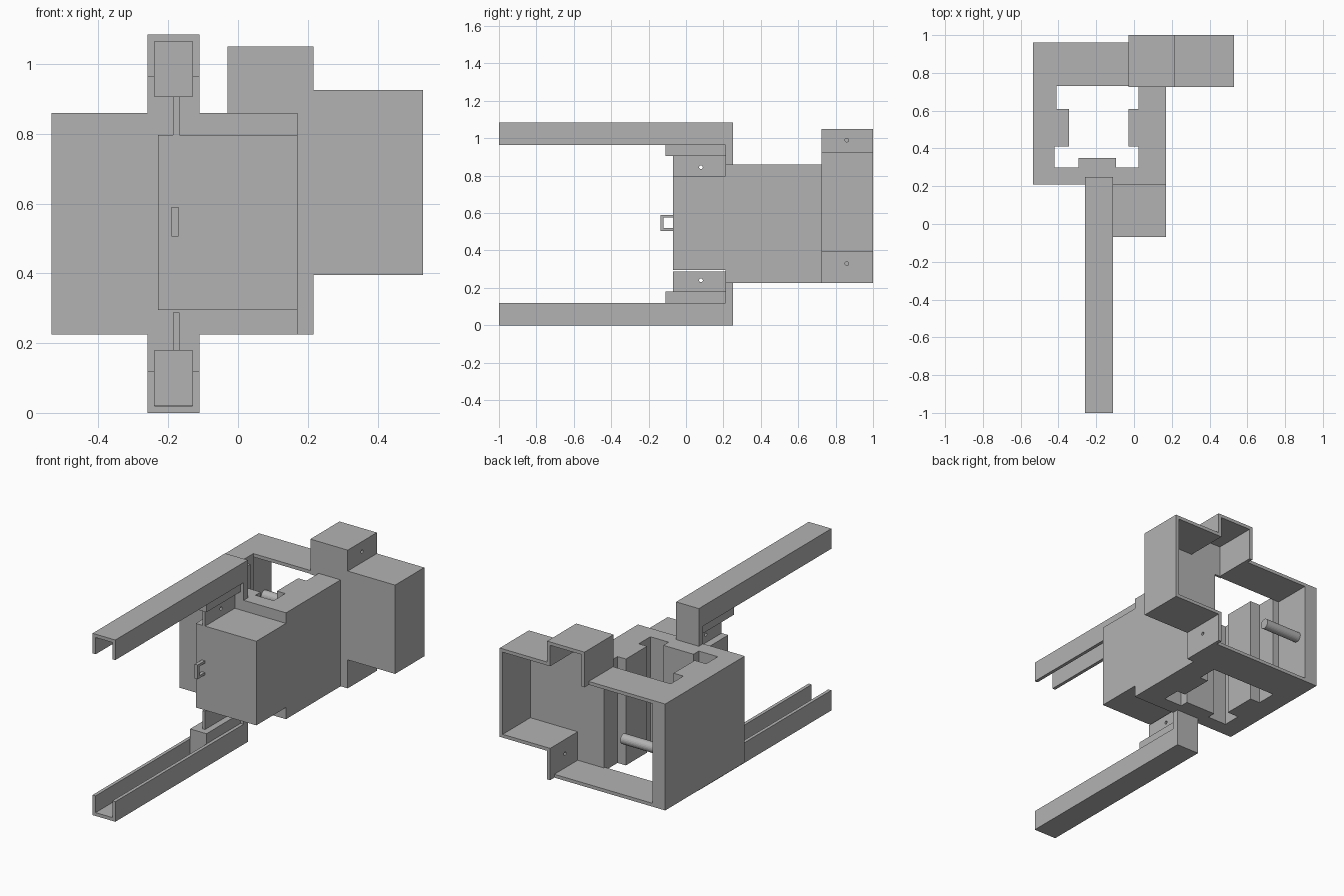
import bpy
import bmesh
from math import radians
from mathutils import Matrix, Vector

cube = bpy.data.objects.get("Cube")
if cube:
    bpy.data.objects.remove(cube, do_unlink=True)

grey = bpy.data.materials.new("plain_grey")
grey.use_nodes = True
colour = (0.45, 0.45, 0.45, 1)
grey.diffuse_color = colour
grey.node_tree.nodes["Principled BSDF"].inputs["Base Color"].default_value = colour

HEIGHT = 1.085


def finish(name, bm):
    bmesh.ops.recalc_face_normals(bm, faces=bm.faces)
    mesh = bpy.data.meshes.new(name)
    bm.to_mesh(mesh)
    bm.free()
    mesh.materials.append(grey)
    obj = bpy.data.objects.new(name, mesh)
    bpy.context.collection.objects.link(obj)
    return obj


def prism(name, outline, axis, start, end):
    """Extrude a flat outline along y (x, z points) or z (x, y points)."""
    bm = bmesh.new()
    place = (lambda p: (p[0], start, p[1])) if axis == "y" else (lambda p: (p[0], p[1], start))
    step = (0, end - start, 0) if axis == "y" else (0, 0, end - start)
    face = bm.faces.new([bm.verts.new(place(p)) for p in outline])
    new = bmesh.ops.extrude_face_region(bm, geom=[face])["geom"]
    bmesh.ops.translate(bm, vec=step, verts=[v for v in new if isinstance(v, bmesh.types.BMVert)])
    return finish(name, bm)


def box(name, x, y, z):
    return prism(name, [(x[0], y[0]), (x[1], y[0]), (x[1], y[1]), (x[0], y[1])], "z", z[0], z[1])


def rod(name, x, y, z, radius, sides=24):
    bm = bmesh.new()
    turn = Matrix.Translation(((x[0] + x[1]) / 2, y, z)) @ Matrix.Rotation(radians(90), 4, "Y")
    bmesh.ops.create_cone(bm, cap_ends=True, segments=sides, radius1=radius, radius2=radius,
                          depth=x[1] - x[0], matrix=turn)
    return finish(name, bm)


def drill(obj, x, y, z):
    """Cut a small round hole along x."""
    cutter = rod("hole_cutter", x, y, z, 0.01, 16)
    cutter.hide_render = True
    mod = obj.modifiers.new("hole", "BOOLEAN")
    mod.operation, mod.solver, mod.object = "DIFFERENCE", "EXACT", cutter
    bpy.context.view_layer.objects.active = obj
    bpy.ops.object.modifier_apply(modifier=mod.name)
    bpy.data.objects.remove(cutter, do_unlink=True)


def inset_path(path, t):
    """Offset a right-angled path to its right-hand side by t."""
    result = []
    for i, p in enumerate(path):
        shift = Vector((0, 0))
        for a, b in ((i - 1, i), (i, i + 1)):
            if a >= 0 and b < len(path):
                d = (Vector(path[b]) - Vector(path[a])).normalized()
                shift += Vector((d.y, -d.x)) * t
        result.append(tuple(Vector(p) + shift))
    return result


# Main body: thick walls around a notched vertical shaft, open to the rear
prism("main_body", [
    (-0.535, 0.21), (0.17, 0.21), (0.17, 0.73), (0.025, 0.73), (0.025, 0.61), (-0.03, 0.61),
    (-0.03, 0.41), (0.025, 0.41), (0.025, 0.30), (-0.095, 0.30), (-0.095, 0.35),
    (-0.295, 0.35), (-0.295, 0.30), (-0.42, 0.30), (-0.42, 0.41), (-0.345, 0.41),
    (-0.345, 0.61), (-0.41, 0.61), (-0.41, 0.73), (-0.45, 0.73), (-0.45, 0.96),
    (-0.535, 0.96)], "z", 0.225, 0.86)
box("rear_roof", (-0.45, -0.03), (0.73, 0.96), (0.84, 0.86))
box("rear_floor", (-0.45, 0.197), (0.73, 0.96), (0.225, 0.245))
rod("cross_rod", (-0.45, -0.21), 0.89, 0.54, 0.03)

# Rear housing: stepped thin shell, open at the back
steps = [(-0.03, 0.84), (-0.03, 1.05), (0.217, 1.05), (0.217, 0.925), (0.53, 0.925),
         (0.53, 0.395), (0.217, 0.395), (0.217, 0.225)]
shell = prism("rear_housing_shell", steps + inset_path(steps, 0.02)[::-1], "y", 0.725, 1.0)
for z in (0.99, 0.33):
    drill(shell, (0.15, 0.25), 0.86, z)
prism("rear_housing_front", steps + [(0.025, 0.225), (0.025, 0.84)], "y", 0.725, 0.74)

# Front block with its pull handle
box("front_block", (-0.23, 0.17), (-0.07, 0.21), (0.295, 0.797))
box("handle_grip", (-0.19, -0.17), (-0.137, -0.12), (0.505, 0.59))
for end, z in (("lower", 0.505), ("upper", 0.575)):
    box(end + "_handle_arm", (-0.19, -0.17), (-0.12, -0.07), (z, z + 0.015))

# Rails, sliders and fins, mirrored top to bottom
for side in ("upper", "lower"):
    flip = (lambda z: z) if side == "upper" else (lambda z: HEIGHT - z)

    def span(a, b):
        return sorted((flip(a), flip(b)))

    channel = [(-0.26, 0.965), (-0.26, HEIGHT), (-0.11, HEIGHT), (-0.11, 0.965),
               (-0.13, 0.965), (-0.13, 1.065), (-0.24, 1.065), (-0.24, 0.965)]
    prism(side + "_rail", [(x, flip(z)) for x, z in channel], "y", -1.0, 0.21)
    box(side + "_rail_end", (-0.26, -0.11), (0.21, 0.25), span(0.86, HEIGHT))
    box(side + "_slider", (-0.239, -0.131), (-0.11, 0.21), span(0.905, 1.064))
    fin = box(side + "_fin", (-0.187, -0.168), (-0.07, 0.21), span(0.797, 0.905))
    drill(fin, (-0.25, -0.1), 0.08, flip(0.845))
